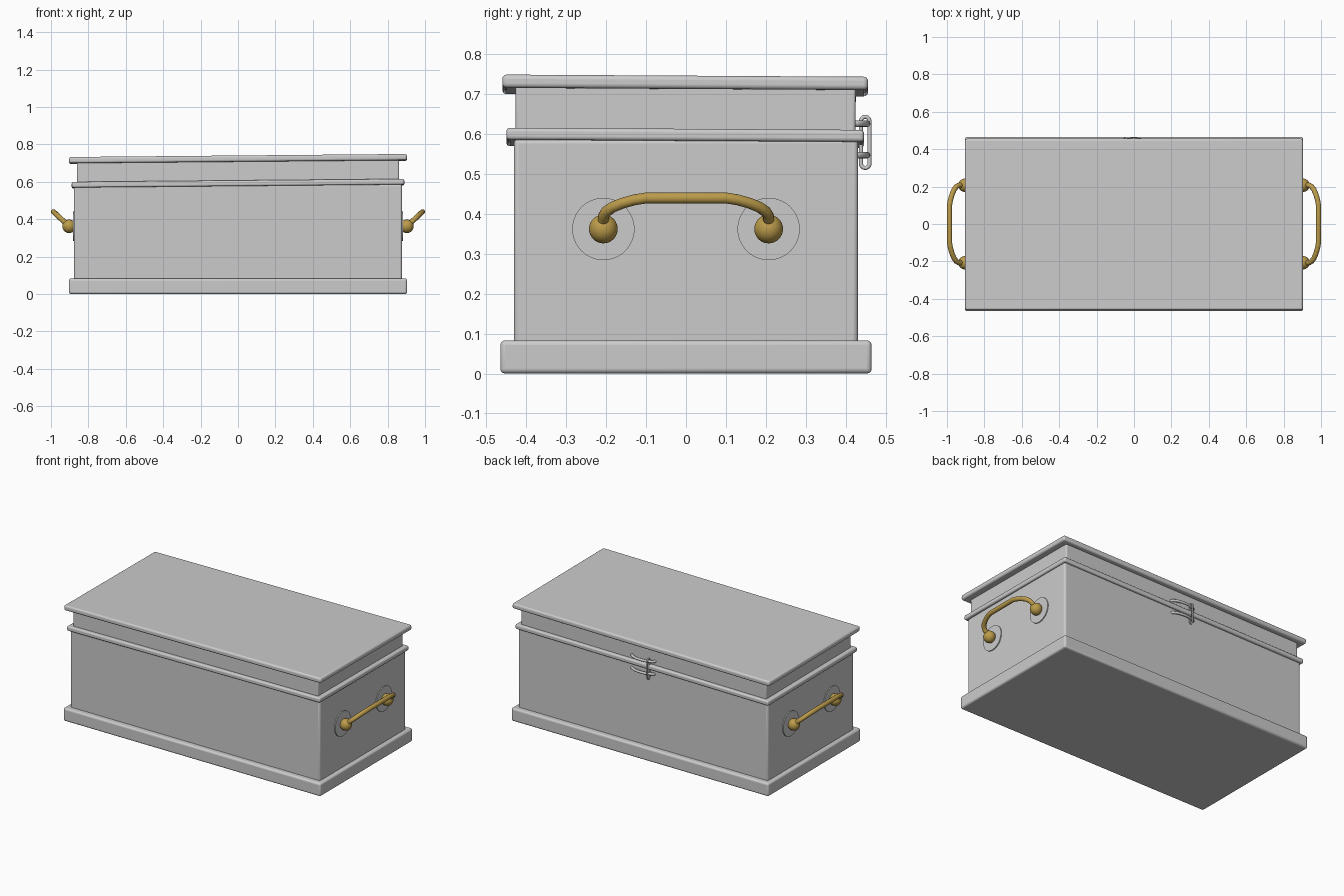
import bpy, math
from mathutils import Vector

if "Cube" in bpy.data.objects:
    bpy.data.objects.remove(bpy.data.objects["Cube"])

TILT = (-0.006, -0.009, 0)   # the lid sits slightly askew


def material(name, color):
    m = bpy.data.materials.new(name)
    m.diffuse_color = color
    m.use_nodes = True
    m.node_tree.nodes["Principled BSDF"].inputs["Base Color"].default_value = m.diffuse_color
    return m


brass = material("brass", (0.50, 0.33, 0.07, 1))


def smooth(ob):
    bpy.ops.object.select_all(action='DESELECT')
    ob.select_set(True)
    bpy.context.view_layer.objects.active = ob
    bpy.ops.object.shade_smooth_by_angle(angle=math.radians(35))


def slab(name, half_x, half_y, z0, z1, bevel, y=0.0, tilt=(0, 0, 0)):
    bpy.ops.mesh.primitive_cube_add(size=1, location=(0, y, (z0 + z1) / 2), rotation=tilt)
    ob = bpy.context.object
    ob.name = name
    ob.scale = (2 * half_x, 2 * half_y, z1 - z0)
    bpy.ops.object.transform_apply(location=False, rotation=False, scale=True)
    mod = ob.modifiers.new("rounded_edges", 'BEVEL')
    mod.width, mod.segments = bevel, 4
    smooth(ob)
    return ob


def bar(name, points, radius, cyclic=False, mat=None):
    cu = bpy.data.curves.new(name, 'CURVE')
    cu.dimensions = '3D'
    cu.bevel_depth, cu.bevel_resolution = radius, 4
    cu.use_fill_caps = not cyclic
    sp = cu.splines.new('POLY')
    sp.points.add(len(points) - 1)
    for p, co in zip(sp.points, points):
        p.co = (*co, 1)
    sp.use_cyclic_u = cyclic
    sp.use_smooth = True
    ob = bpy.data.objects.new(name, cu)
    bpy.context.collection.objects.link(ob)
    if mat:
        cu.materials.append(mat)
    return ob


# Box
slab("base_plinth", 0.904, 0.465, 0.0, 0.083, 0.012)
slab("box_body", 0.877, 0.431, 0.05, 0.588, 0.012)

# Lid
slab("lid_rim", 0.889, 0.448, 0.575, 0.605, 0.009, -0.002, TILT)
slab("lid_wall", 0.861, 0.426, 0.590, 0.722, 0.008, -0.001, TILT)
slab("lid_top", 0.903, 0.458, 0.705, 0.738, 0.011, -0.002, TILT)

# Carrying handles on both ends
for side, s in (("right", 1), ("left", -1)):
    for y in (-0.207, 0.207):
        bpy.ops.mesh.primitive_cylinder_add(vertices=48, radius=0.078, depth=0.012,
                                            location=(s * 0.877, y, 0.362),
                                            rotation=(0, math.pi / 2, 0))
        bpy.context.object.name = side + "_handle_plate"
        smooth(bpy.context.object)
        bpy.ops.mesh.primitive_uv_sphere_add(segments=32, ring_count=16, radius=0.036,
                                             location=(s * 0.903, y, 0.362))
        knob = bpy.context.object
        knob.name = side + "_handle_knob"
        knob.data.materials.append(brass)
        smooth(knob)
    # half profile: distance from centre, distance along the 45 degree slope
    half = [(0.207, 0.0), (0.207, 0.045), (0.200, 0.062), (0.184, 0.078),
            (0.160, 0.092), (0.130, 0.104), (0.100, 0.111)]
    prof = half + [(-a, b) for a, b in reversed(half)]
    bar(side + "_handle_bar",
        [(s * (0.903 + b * 0.75), a, 0.362 + b * 0.70) for a, b in prof], 0.014, mat=brass)

# Back latch: two bowed staples held by an oval link
for name, z in (("upper_staple", 0.626), ("lower_staple", 0.547)):
    bar(name, [(0.082 * math.cos(t), 0.420 + 0.034 * math.sin(t), z)
               for t in (math.pi * i / 16 for i in range(17))], 0.008)

link = []
for i in range(32):
    t = 2 * math.pi * i / 32
    straight = 0.052 if math.sin(t) >= 0 else -0.052
    link.append((-0.05, 0.449 + 0.011 * math.cos(t), 0.579 + straight + 0.012 * math.sin(t)))
bar("latch_link", link, 0.005, cyclic=True)
